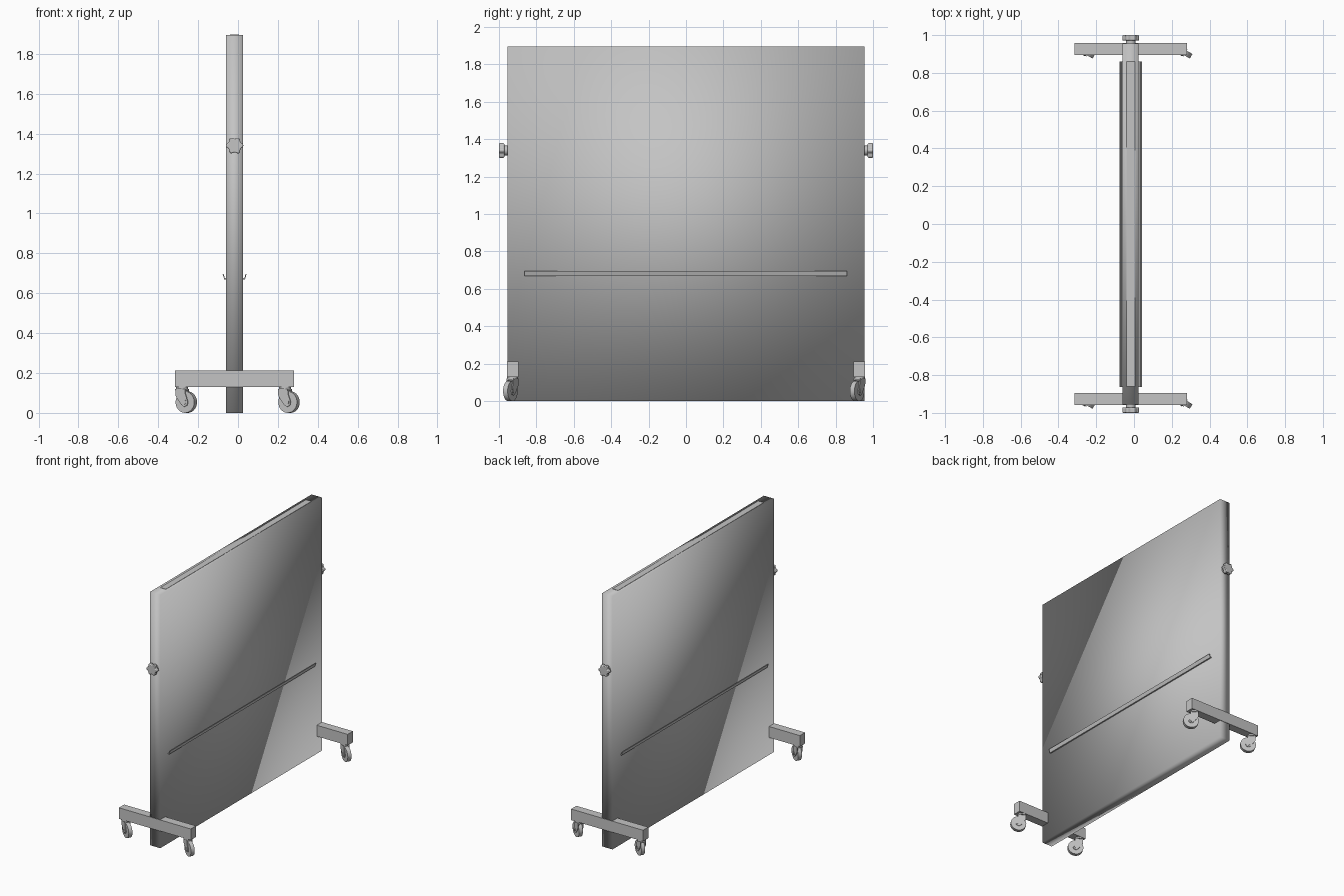
import bpy, math
from mathutils import Matrix, Vector

if "Cube" in bpy.data.objects:
    bpy.data.objects.remove(bpy.data.objects["Cube"], do_unlink=True)

grey = bpy.data.materials.new("light_grey")
grey.use_nodes = True
grey.diffuse_color = (0.55, 0.55, 0.55, 1)
grey.node_tree.nodes["Principled BSDF"].inputs["Base Color"].default_value = (0.55, 0.55, 0.55, 1)

CX = -0.017          # centre line of the stand
YAW = math.radians(-30)


def add(name, verts, faces):
    mesh = bpy.data.meshes.new(name)
    mesh.from_pydata(verts, [], faces)
    mesh.materials.append(grey)
    obj = bpy.data.objects.new(name, mesh)
    bpy.context.collection.objects.link(obj)
    return obj


def extrude(name, profile, y0, y1):
    """Extrude a counter-clockwise (x, z) profile along y."""
    n = len(profile)
    verts = [(x, y, z) for y in (y0, y1) for x, z in profile]
    sides = [(i, i + n, (i + 1) % n + n, (i + 1) % n) for i in range(n)]
    caps = [tuple(range(n)), tuple(reversed(range(n, 2 * n)))]
    return add(name, verts, sides + caps)


def box(name, x0, x1, y0, y1, z0, z1):
    return extrude(name, [(x0, z0), (x1, z0), (x1, z1), (x0, z1)], y0, y1)


def circle(cx, cz, r, n, lobe=0.0, lobes=6):
    points = []
    for i in range(n):
        a = math.tau * i / n
        rr = r + lobe * math.cos(lobes * a)
        points.append((cx + rr * math.cos(a), cz + rr * math.sin(a)))
    return points


def smooth(obj, angle=40):
    bpy.ops.object.select_all(action="DESELECT")
    obj.select_set(True)
    bpy.context.view_layer.objects.active = obj
    bpy.ops.object.shade_smooth_by_angle(angle=math.radians(angle))


# Board, shaded smoothly across its edges
board = box("board", -0.06, 0.025, -0.955, 0.955, 0, 1.895)
for p in board.data.polygons:
    p.use_smooth = True
box("top_strip", -0.04, 0.005, -0.86, 0.86, 1.89, 1.897)

# Narrow pen trays on both faces
tray = [(0.042, 0), (0.052, 0), (0.06, 0.026), (0.055, 0.026), (0.049, 0.006), (0.042, 0.006)]
for side, name in ((1, "right_tray"), (-1, "left_tray")):
    profile = [(CX + side * x, 0.67 + z) for x, z in tray]
    extrude(name, profile if side > 0 else profile[::-1], -0.863, 0.86)


def caster(name, px, py):
    """Swivel caster: stem, two fork plates, wheel and axle."""
    place = Matrix.Translation((px, py, 0)) @ Matrix.Rotation(YAW, 4, "Z")
    fork = [(-0.028, 0.12), (-0.026, 0.085), (0.005, 0.042), (0.022, 0.03),
            (0.04, 0.038), (0.044, 0.056), (0.03, 0.095), (0.028, 0.12)]
    parts = [extrude(name + "_wheel", circle(0.024, 0.054, 0.054, 28), -0.014, 0.014),
             extrude(name + "_axle", circle(0.024, 0.054, 0.012, 14), -0.024, 0.024),
             extrude(name + "_near_fork", fork, -0.021, -0.016),
             extrude(name + "_far_fork", fork, 0.016, 0.021),
             box(name + "_fork_crown", -0.028, 0.028, -0.021, 0.021, 0.112, 0.121)]
    stem = extrude(name + "_stem", circle(0, 0, 0.03, 20), -0.135, -0.119)
    stem.data.transform(Matrix.Rotation(math.radians(-90), 4, "X"))
    stem.data.transform(Matrix.Translation((0, 0, 0.254 - 2 * 0.127 + 0.0)))
    if max(v.co.z for v in stem.data.vertices) < 0:
        stem.data.transform(Matrix.Rotation(math.pi, 4, "X"))
    for part in parts + [stem]:
        part.data.transform(place)
        smooth(part)


for end, label in ((-1, "front"), (1, "back")):
    # Foot bar with its two casters
    y0, y1 = sorted((end * 0.896, end * 0.958))
    box(label + "_foot_bar", -0.315, 0.28, y0, y1, 0.13, 0.213)
    for px, side in ((-0.28, "left"), (0.235, "right")):
        caster(f"{label}_{side}_caster", px, end * 0.927)

    # Lobed tightening knob on a short neck
    y0, y1 = sorted((end * 0.95, end * 0.975))
    smooth(extrude(label + "_knob_neck", circle(CX, 1.34, 0.026, 20), y0, y1))
    y0, y1 = sorted((end * 0.971, end * 1.0))
    knob = extrude(label + "_knob", circle(CX, 1.34, 0.039, 48, 0.005), y0, y1)
    bevel = knob.modifiers.new("soft_edges", "BEVEL")
    bevel.width, bevel.segments = 0.005, 2
    bevel.limit_method = "ANGLE"
    bevel.angle_limit = math.radians(50)
    smooth(knob)
